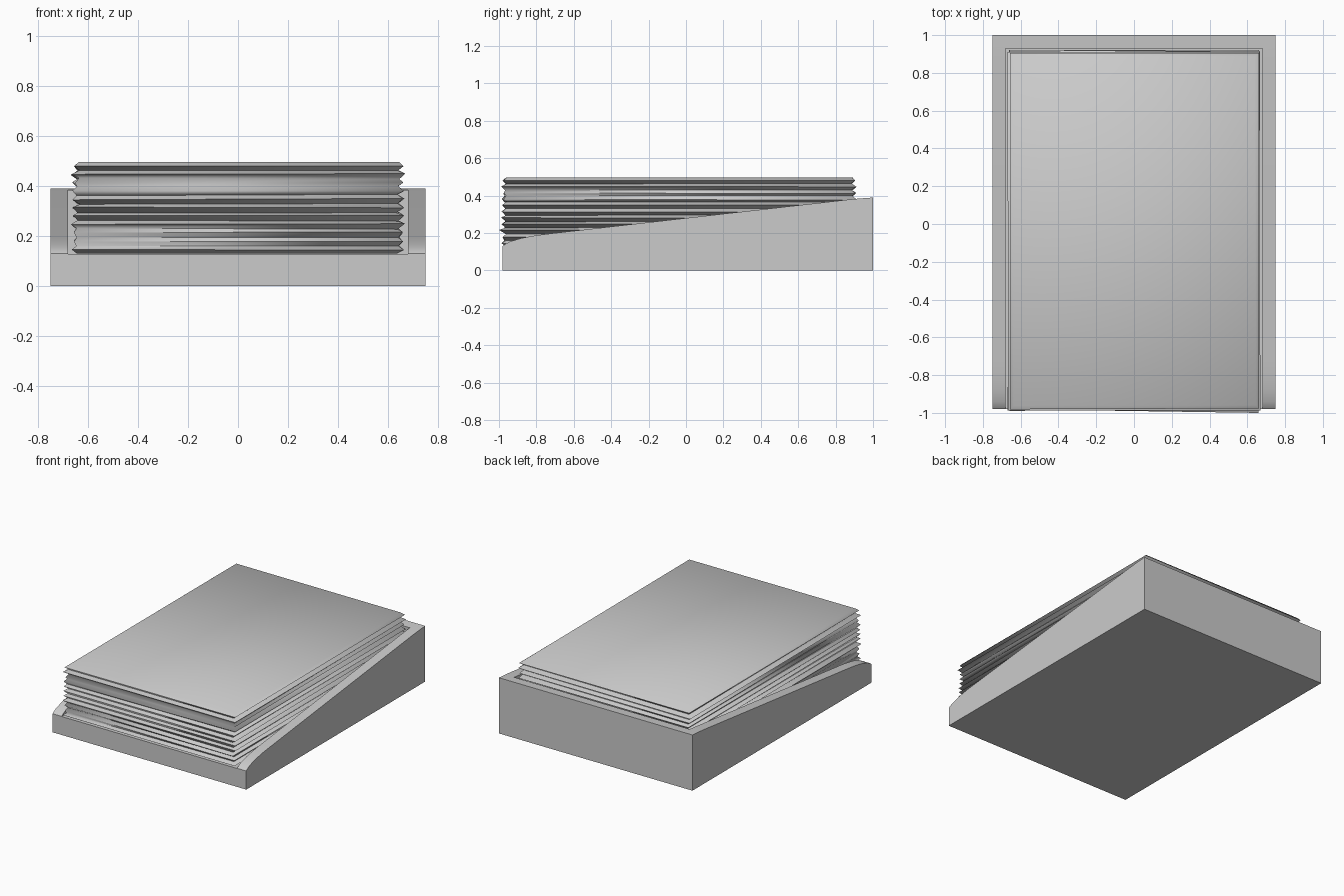
import bpy, bmesh, random
from math import radians

if "Cube" in bpy.data.objects:
    bpy.data.objects.remove(bpy.data.objects["Cube"])

random.seed(7)


def make_object(name, bm):
    bmesh.ops.recalc_face_normals(bm, faces=bm.faces)
    mesh = bpy.data.meshes.new(name)
    bm.to_mesh(mesh)
    bm.free()
    obj = bpy.data.objects.new(name, mesh)
    bpy.context.collection.objects.link(obj)
    return obj


def activate(obj):
    bpy.ops.object.select_all(action='DESELECT')
    obj.select_set(True)
    bpy.context.view_layer.objects.active = obj


# Tray: side profile (y, z) extruded across the width
profile = [(-0.98, 0), (1.0, 0), (1.0, 0.39), (0.93, 0.385), (0.86, 0.378),
           (-0.72, 0.198), (-0.80, 0.188), (-0.88, 0.173), (-0.94, 0.155),
           (-0.97, 0.139), (-0.98, 0.13)]
bm = bmesh.new()
side = bm.faces.new([bm.verts.new((-0.75, y, z)) for y, z in profile])
ext = bmesh.ops.extrude_face_region(bm, geom=[side])
bmesh.ops.translate(bm, vec=(1.5, 0, 0),
                    verts=[g for g in ext['geom'] if isinstance(g, bmesh.types.BMVert)])
tray = make_object("paper_tray", bm)

# Pocket cut open at the front, leaving two side walls and a back wall
bm = bmesh.new()
bmesh.ops.create_cube(bm, size=1)
for v in bm.verts:
    v.co = (v.co.x * 1.36, -1.2 if v.co.y < 0 else 0.93, 0.129 if v.co.z < 0 else 1)
cutter = make_object("pocket_cutter", bm)
cutter.hide_render = True
mod = tray.modifiers.new("pocket", 'BOOLEAN')
mod.operation = 'DIFFERENCE'
mod.solver = 'EXACT'
mod.object = cutter
activate(tray)
bpy.ops.object.modifier_apply(modifier=mod.name)
bpy.data.objects.remove(cutter)
bpy.ops.object.shade_smooth_by_angle(angle=radians(30))

# Paper stack: stacked rectangular rings, alternately in and out, corners jittered
ROWS = 23
BOTTOM, TOP = 0.13, 0.497
corners = [(-1, -1), (1, -1), (1, 1), (-1, 1)]
bm = bmesh.new()
rings = []
for i in range(ROWS):
    t = i / (ROWS - 1)
    z = BOTTOM + (TOP - BOTTOM) * t
    out = 0.011 if i % 2 else -0.008
    out += random.uniform(-0.004, 0.004)
    ring = []
    for sx, sy in corners:
        x = sx * (0.65 + out) + random.uniform(-0.006, 0.006)
        y = (-0.972 - out if sy < 0 else 0.905 + out - 0.01 * t)
        y += random.uniform(-0.006, 0.006)
        dz = random.uniform(-0.004, 0.004) if 0 < i < ROWS - 1 else 0
        ring.append(bm.verts.new((x, y, z + dz)))
    rings.append(ring)
# One corner of a low sheet pokes out to the front
rings[5][1].co.y = -1.0
for a, b in zip(rings, rings[1:]):
    for k in range(4):
        n = (k + 1) % 4
        bm.faces.new((a[k], a[n], b[n], b[k]))
bm.faces.new(rings[0][::-1])
bm.faces.new(rings[-1])
stack = make_object("paper_stack", bm)
activate(stack)
bpy.ops.object.shade_smooth_by_angle(angle=radians(85))
